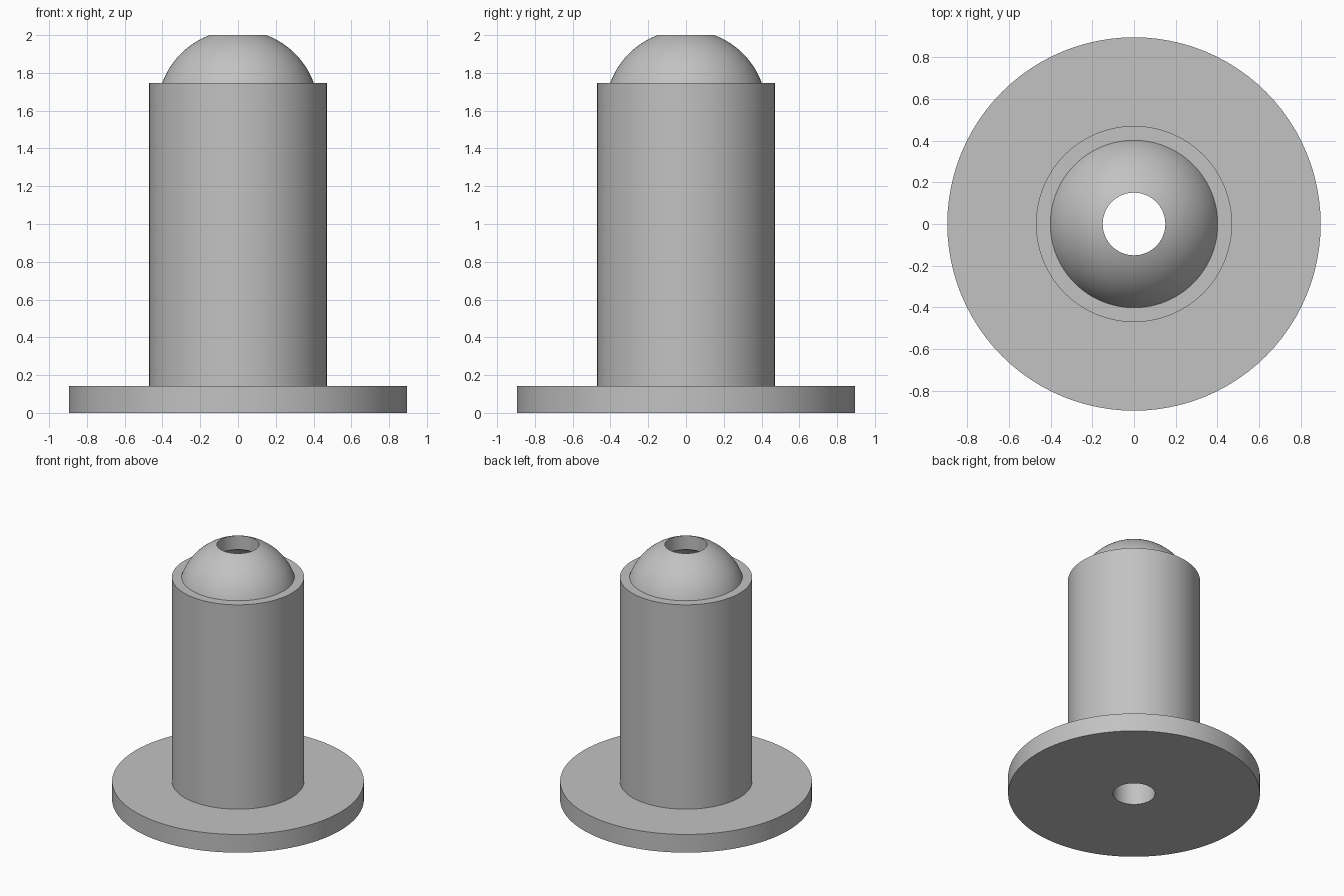
import bpy, bmesh, math

cube = bpy.data.objects.get("Cube")
if cube:
    bpy.data.objects.remove(cube, do_unlink=True)

SEGMENTS = 96
BORE, STEM, FLANGE = 0.15, 0.47, 0.895
FLANGE_TOP, STEM_TOP, TOP = 0.143, 1.746, 2.0
BALL_Z, BALL_R, WALL = 1.6, 0.427, 0.1

grey = bpy.data.materials.new("plain grey")
grey.use_nodes = True
colour = (0.54, 0.54, 0.54, 1)
grey.diffuse_color = colour
grey.node_tree.nodes["Principled BSDF"].inputs["Base Color"].default_value = colour


def lathe(name, profile):
    """Revolve a (radius, height) profile about z."""
    bm = bmesh.new()
    rings = []
    for r, z in profile:
        rings.append([bm.verts.new((r * math.cos(a), r * math.sin(a), z))
                      for a in (math.tau * k / SEGMENTS for k in range(SEGMENTS))])
    for low, high in zip(rings, rings[1:]):
        for k in range(SEGMENTS):
            n = (k + 1) % SEGMENTS
            bm.faces.new((low[k], low[n], high[n], high[k]))
    mesh = bpy.data.meshes.new(name)
    bm.to_mesh(mesh)
    bm.free()
    mesh.materials.append(grey)
    obj = bpy.data.objects.new(name, mesh)
    bpy.context.collection.objects.link(obj)
    bpy.ops.object.select_all(action="DESELECT")
    obj.select_set(True)
    bpy.context.view_layer.objects.active = obj
    bpy.ops.object.shade_smooth_by_angle(angle=math.radians(30))
    return obj


def arc(radius, start, end, steps):
    """Points on the ball's section between two elevations."""
    angles = [start + (end - start) * i / steps for i in range(steps + 1)]
    return [(radius * math.cos(a), BALL_Z + radius * math.sin(a)) for a in angles]


# Round foot with the bore opening underneath
lathe("base_flange", [(BORE, FLANGE_TOP), (BORE, 0), (FLANGE, 0),
                      (FLANGE, FLANGE_TOP), (STEM, FLANGE_TOP)])

# Straight stem with a flat rim around the dome
dome_start = math.asin((STEM_TOP - BALL_Z) / BALL_R)
dome = arc(BALL_R, dome_start, math.acos(BORE / BALL_R), 20)
lathe("stem", [(STEM, FLANGE_TOP), (STEM, STEM_TOP), dome[0]])

# Truncated dome, its hollow inside and the bore down through the stem
dome[-1] = (BORE, TOP)
inner = BALL_R - WALL
opening = math.acos(BORE / inner)
cavity = arc(inner, opening, -opening, 32)
lathe("dome_and_bore", dome + cavity + [(BORE, FLANGE_TOP)])
